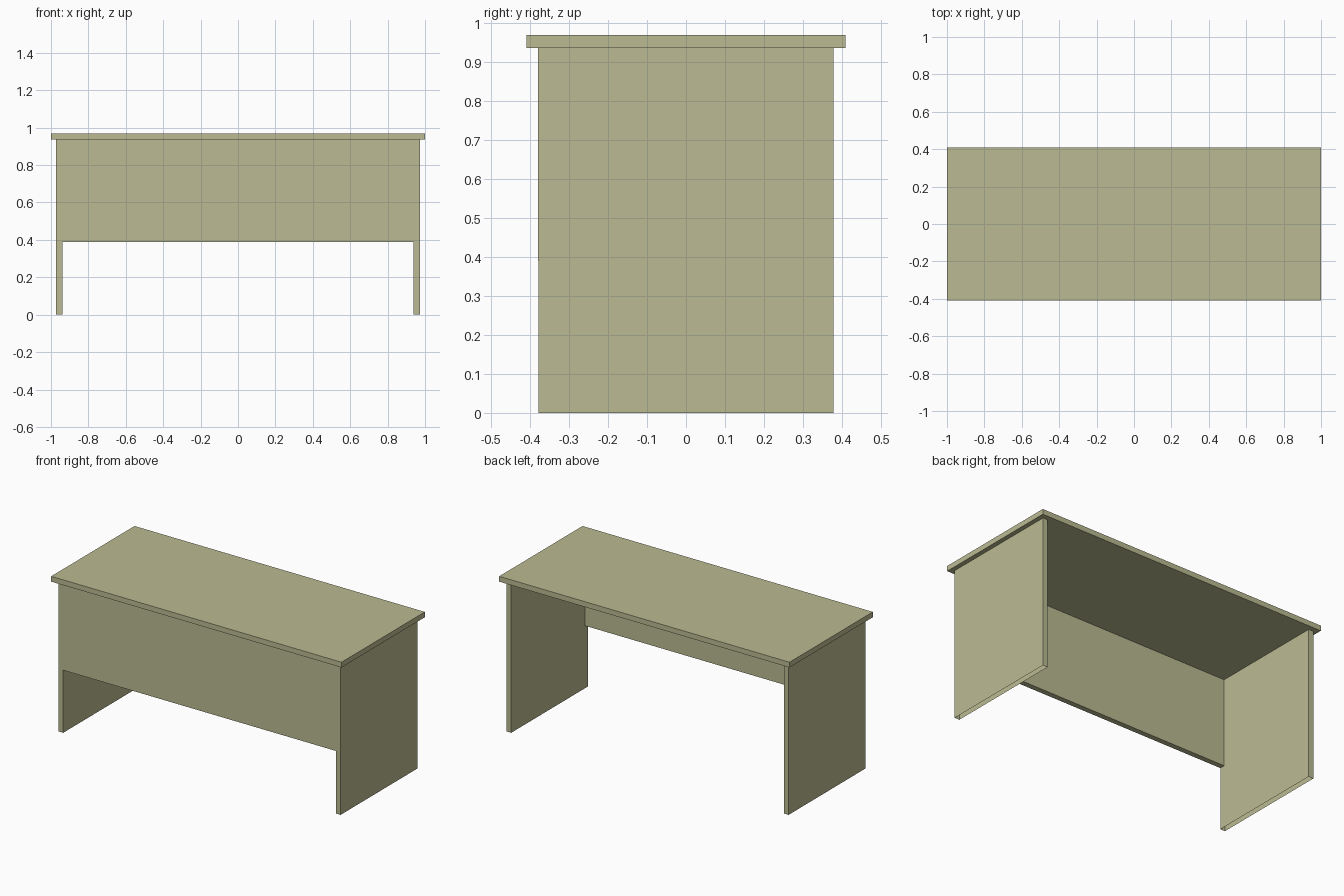
import bpy, bmesh

if "Cube" in bpy.data.objects:
    bpy.data.objects.remove(bpy.data.objects["Cube"])

# One flat colour for the whole desk
mat = bpy.data.materials.new("pale olive wood")
mat.diffuse_color = (0.497, 0.497, 0.292, 1.0)
mat.use_nodes = True
mat.node_tree.nodes["Principled BSDF"].inputs["Base Color"].default_value = mat.diffuse_color


def board(name, lo, hi, open_bottom=False):
    """Flat board spanning two opposite corners."""
    bm = bmesh.new()
    bmesh.ops.create_cube(bm, size=1.0)
    for v in bm.verts:
        v.co = [h if c > 0 else l for c, l, h in zip(v.co, lo, hi)]
    bm.normal_update()
    if open_bottom:
        bottom = [f for f in bm.faces if f.normal.z < -0.5]
        bmesh.ops.delete(bm, geom=bottom, context='FACES_ONLY')
    mesh = bpy.data.meshes.new(name)
    bm.to_mesh(mesh)
    bm.free()
    mesh.materials.append(mat)
    obj = bpy.data.objects.new(name, mesh)
    bpy.context.collection.objects.link(obj)
    return obj


T = 0.033                     # board thickness
TOP_Z = 0.97
UNDER = TOP_Z - T             # underside of the desktop
LEG_X, LEG_Y = 0.972, 0.379   # outer faces of the side panels

# Desktop
board("desktop", (-1, -0.41, UNDER), (1, 0.41, TOP_Z))

# Side panels, hollow underneath
board("left_side_panel", (-LEG_X, -LEG_Y, 0), (T - LEG_X, LEG_Y, UNDER), True)
board("right_side_panel", (LEG_X - T, -LEG_Y, 0), (LEG_X, LEG_Y, UNDER), True)

# Front modesty panel, running across the right side panel's edge
board("modesty_panel", (T - LEG_X, -LEG_Y - 0.0005, 0.39),
      (LEG_X, T - LEG_Y, UNDER))
